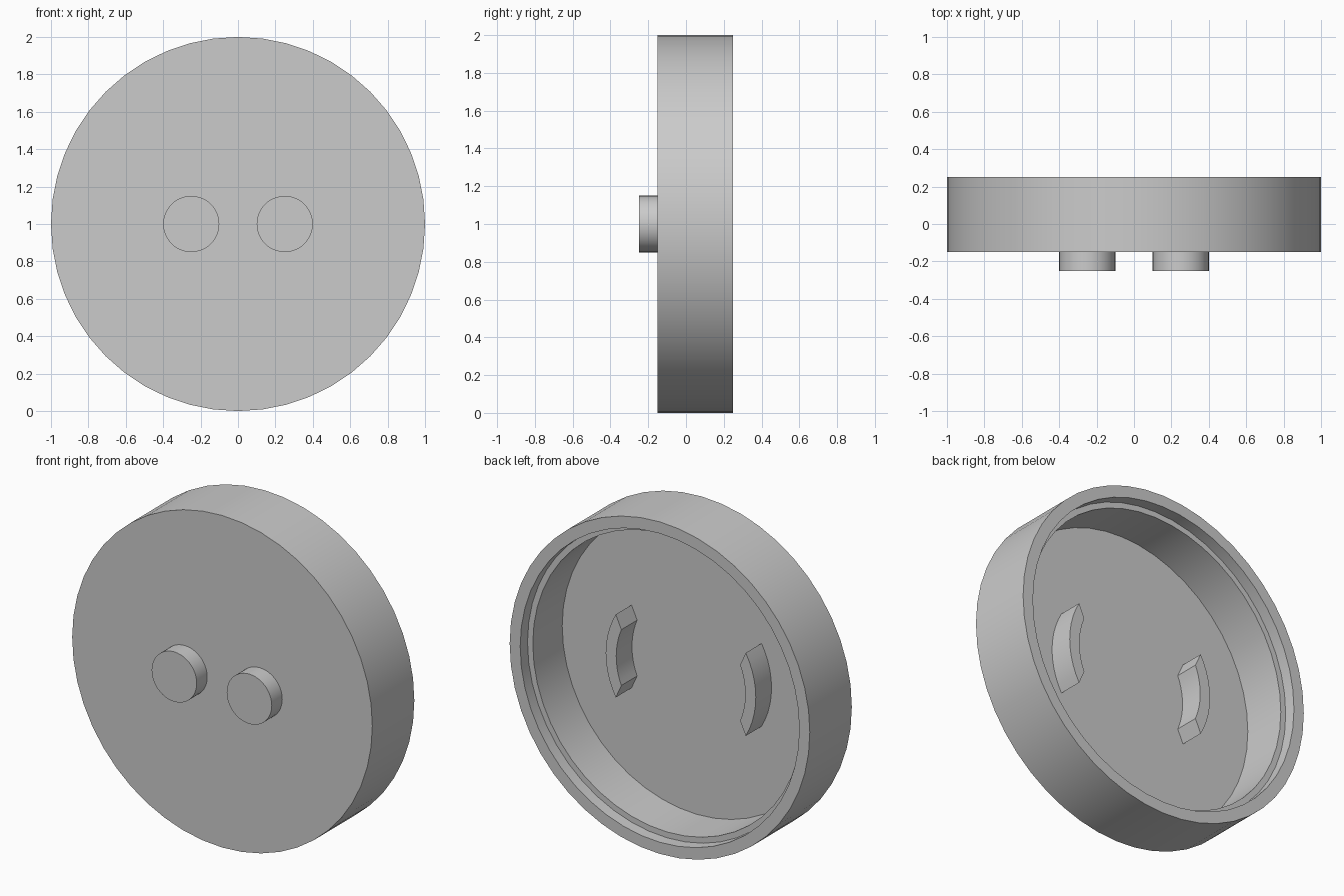
import bpy, bmesh, math
from mathutils import Vector, Matrix

cube = bpy.data.objects.get("Cube")
if cube:
    bpy.data.objects.remove(cube)

grey = bpy.data.materials.new("plain grey")
grey.use_nodes = True
grey.diffuse_color = (0.6, 0.6, 0.6, 1)
grey.node_tree.nodes["Principled BSDF"].inputs["Base Color"].default_value = (0.6, 0.6, 0.6, 1)

SEGMENTS = 48
CENTRE = Vector((0, 0, 1))
FRONT, BACK, FLOOR = -0.15, 0.25, -0.10


def finish(bm, name):
    """Turn a bmesh into a smooth-shaded grey object with sharp edges."""
    bmesh.ops.recalc_face_normals(bm, faces=bm.faces)
    mesh = bpy.data.meshes.new(name)
    bm.to_mesh(mesh)
    bm.free()
    obj = bpy.data.objects.new(name, mesh)
    bpy.context.collection.objects.link(obj)
    mesh.materials.append(grey)
    bpy.ops.object.select_all(action='DESELECT')
    obj.select_set(True)
    bpy.context.view_layer.objects.active = obj
    bpy.ops.object.shade_smooth_by_angle(angle=math.radians(30))
    return obj


def lathe(name, profile, centre):
    """Spin (radius, y) points about a y-directed axis and cap both ends."""
    bm = bmesh.new()
    rings = []
    for r, y in profile:
        ring = []
        for i in range(SEGMENTS):
            a = math.tau * i / SEGMENTS
            ring.append(bm.verts.new(centre + Vector((r * math.cos(a), y, r * math.sin(a)))))
        rings.append(ring)
    for lower, upper in zip(rings, rings[1:]):
        for i in range(SEGMENTS):
            j = (i + 1) % SEGMENTS
            bm.faces.new((lower[i], lower[j], upper[j], upper[i]))
    bm.faces.new(rings[0])
    bm.faces.new(rings[-1])
    return finish(bm, name)


def curved_rib(name, side):
    """Arc-shaped rib standing on the inner floor, with slanted ends."""
    bm = bmesh.new()
    steps = 10
    outline = []
    for radius, half_angle, direction in ((0.5, 30, 1), (0.43, 23, -1)):
        for i in range(steps + 1):
            a = math.radians(half_angle) * direction * (2 * i / steps - 1)
            outline.append((side * radius * math.cos(a), radius * math.sin(a)))
    base = bm.faces.new([bm.verts.new(CENTRE + Vector((x, FLOOR - 0.01, z))) for x, z in outline])
    top = bmesh.ops.extrude_face_region(bm, geom=[base], use_keep_orig=True)
    verts = [v for v in top["geom"] if isinstance(v, bmesh.types.BMVert)]
    bmesh.ops.translate(bm, verts=verts, vec=(0, 0.16, 0))
    return finish(bm, name)


# Hollow round cap: outer wall, stepped rim and inner floor
lathe("cap_body", [(1, FRONT), (1, BACK), (0.93, BACK), (0.93, BACK - 0.07),
                   (0.895, BACK - 0.07), (0.895, FLOOR)], CENTRE)

# Paired front pegs and inner ribs
for label, side in (("left", 1), ("right", -1)):
    lathe(label + "_front_peg", [(0.15, -0.25), (0.15, FRONT + 0.01)],
          CENTRE + Vector((0.25 * side, 0, 0)))
    curved_rib(label + "_inner_rib", side)
